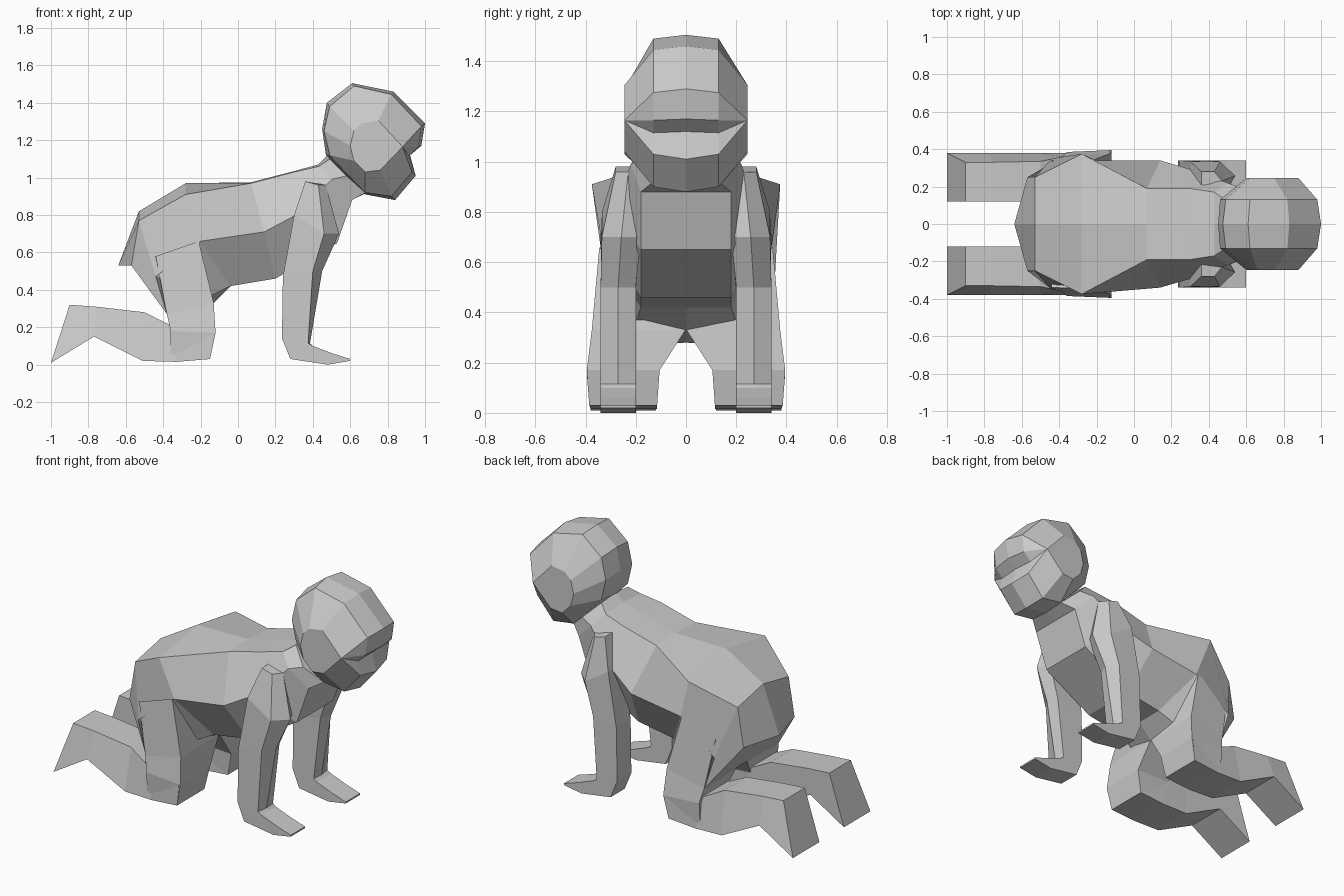
import bpy, bmesh

skin = bpy.data.materials.new("plain_grey")
skin.diffuse_color = (0.6, 0.6, 0.6, 1)


def loft(name, rings):
    """Skin a row of closed rings with flat faces and cap both ends."""
    bm = bmesh.new()
    rows = [[bm.verts.new(p) for p in ring] for ring in rings]
    n = len(rows[0])
    for a, b in zip(rows, rows[1:]):
        for i in range(n):
            j = (i + 1) % n
            bm.faces.new((a[i], a[j], b[j], b[i]))
    bm.faces.new(rows[0])
    bm.faces.new(rows[-1])
    bmesh.ops.remove_doubles(bm, verts=bm.verts, dist=0.0005)
    bmesh.ops.recalc_face_normals(bm, faces=bm.faces)
    mesh = bpy.data.meshes.new(name)
    bm.to_mesh(mesh)
    bm.free()
    mesh.materials.append(skin)
    obj = bpy.data.objects.new(name, mesh)
    bpy.context.collection.objects.link(obj)
    return obj


def whole(half):
    """Close a half ring by mirroring it over y = 0."""
    return half + [(x, -y, z) for x, y, z in reversed(half[1:-1])]


def both_sides(name, rings):
    for side, s in (("left", 1), ("right", -1)):
        loft(f"{side}_{name}", [[(x, s * y, z) for x, y, z in r] for r in rings])


# Torso: neck, shoulders, ribs, hips, buttocks, tail end
loft("torso", [whole(h) for h in (
    [(.48, 0, 1.12), (.49, .13, 1.10), (.58, .19, 1.01), (.68, .13, .92), (.69, 0, .92)],
    [(.43, 0, 1.07), (.43, .17, 1.06), (.50, .22, .99), (.61, .18, .88), (.61, 0, .88)],
    [(.30, 0, 1.035), (.30, .19, 1.03), (.31, .29, .80), (.53, .18, .65), (.53, 0, .65)],
    [(.07, 0, .975), (.07, .19, .97), (.14, .34, .71), (.20, .18, .46), (.20, 0, .46)],
    [(-.28, 0, .97), (-.28, .375, .91), (-.20, .34, .66), (-.04, .18, .42), (-.04, 0, .42)],
    [(-.53, 0, .82), (-.53, .25, .77), (-.44, .35, .47), (-.16, .20, .36), (-.13, 0, .33)],
    [(-.64, 0, .53), (-.57, .25, .53), (-.38, .36, .27), (-.38, .14, .27), (-.38, 0, .28)],
)])

# Head: side-on outlines at the middle, the face edge and the cheek
middle = [(.47, 1.12), (.45, 1.26), (.475, 1.40), (.61, 1.505), (.83, 1.46), (1.0, 1.29),
          (.98, 1.17), (.92, 1.12), (.95, 1.01), (.84, .88), (.68, .91)]
edge = [(.49, 1.12), (.46, 1.25), (.49, 1.38), (.62, 1.49), (.82, 1.445), (.98, 1.275),
        (.965, 1.165), (.915, 1.115), (.93, 1.03), (.82, .90), (.68, .92)]
cheek = [(.62, 1.09), (.60, 1.17), (.62, 1.25), (.66, 1.29), (.75, 1.305), (.88, 1.165),
         (.88, 1.165), (.88, 1.165), (.88, 1.165), (.76, 1.04), (.68, 1.03)]
loft("head", [[(x, y, z) for x, z in outline] for outline, y in
              ((cheek, -.245), (edge, -.13), (middle, 0), (edge, .13), (cheek, .245))])


# Arm: five-sided rings from the shoulder down to the fingertips
def arm_ring(xb, zb, xf, zf, yi, yo, c):
    return [(xb, yi, zb), (xb, yo, zb), (xf - c, yo, zf),
            (xf, (yi + yo) / 2, zf), (xf - c / 2, yi, zf)]


both_sides("arm", [arm_ring(*a) for a in (
    (.36, .98, .47, .96, .18, .28, .04),
    (.30, .80, .54, .70, .18, .335, .08),
    (.24, .47, .45, .50, .20, .34, .05),
    (.235, .14, .385, .115, .20, .34, .01),
    (.28, .03, .40, .10, .20, .34, 0),
    (.48, 0, .50, .062, .20, .34, 0),
    (.60, .02, .60, .03, .20, .34, 0),
)])

# Thigh: from the hip down to the knee
both_sides("thigh", [
    [(-.44, .34, .58), (-.21, .345, .66), (-.10, .03, .44), (-.44, .03, .50)],
    [(-.38, .365, .27), (-.13, .375, .33), (-.13, .002, .33), (-.38, .06, .27)],
    [(-.36, .385, .18), (-.12, .395, .17), (-.12, .105, .17), (-.36, .115, .18)],
    [(-.36, .375, .05), (-.15, .385, .03), (-.15, .115, .03), (-.36, .12, .05)],
])

# Lower leg: from the knee back to the foot
both_sides("lower_leg", [
    [(xt, yi, zt), (xt, yo, zt), (xb, yw, zb), (xb, yi, zb)]
    for xt, zt, xb, zb, yi, yo, yw in (
        (-.13, .16, -.15, .03, .115, .395, .385),
        (-.38, .22, -.33, .015, .115, .36, .38),
        (-.50, .28, -.51, .02, .12, .335, .38),
        (-.76, .31, -.77, .15, .12, .33, .38),
        (-.90, .32, -1.0, .01, .12, .33, .38),
    )
])
